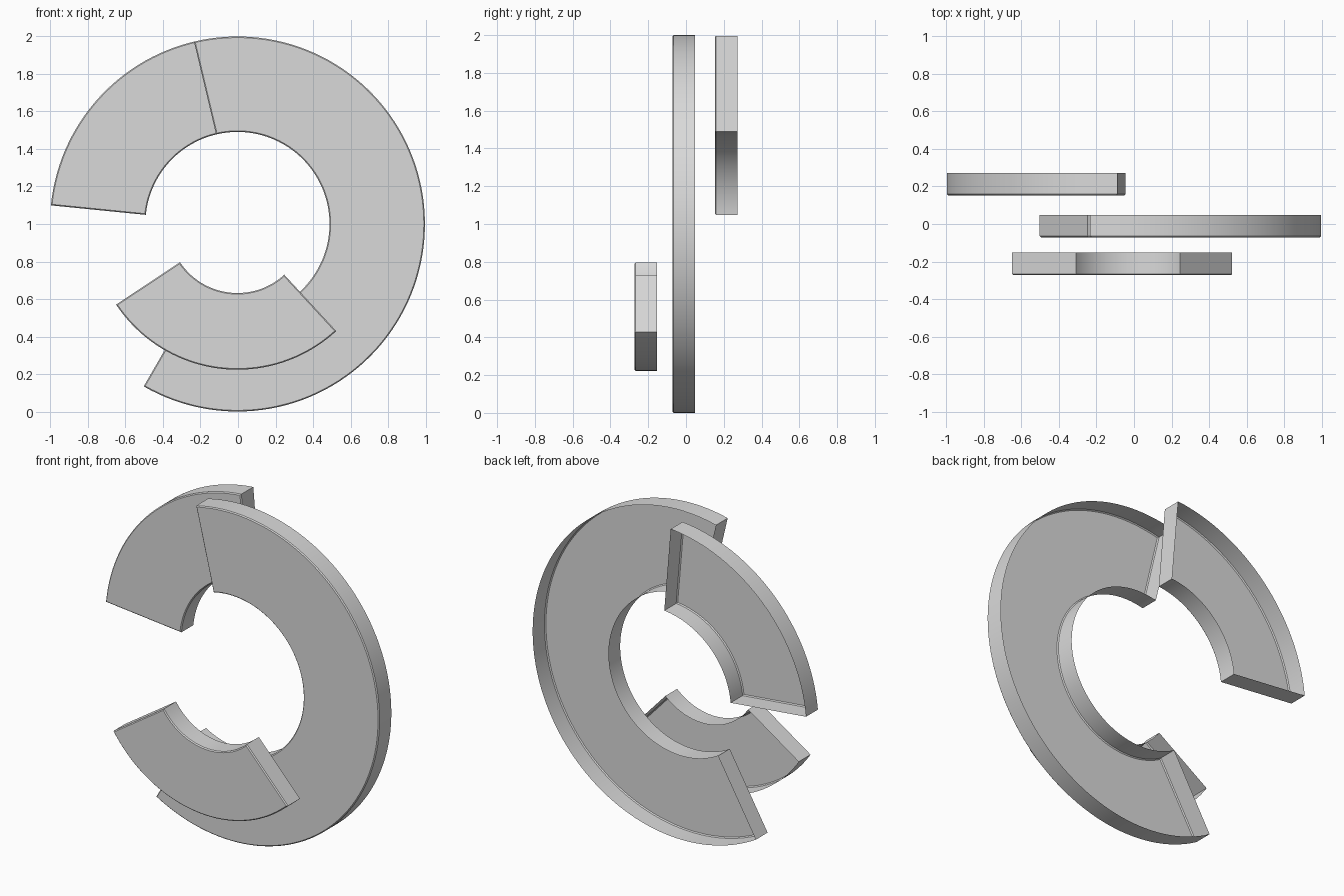
import bpy, bmesh, math

if "Cube" in bpy.data.objects:
    bpy.data.objects.remove(bpy.data.objects["Cube"])

CENTRE_X, CENTRE_Z = -0.003, 1.0
CHAMFER = 0.006

grey = bpy.data.materials.new("light grey")
grey.diffuse_color = (0.7, 0.7, 0.7, 1.0)
grey.use_nodes = True
grey.node_tree.nodes["Principled BSDF"].inputs["Base Color"].default_value = grey.diffuse_color


def ring_sector(name, r_in, r_out, start, end, y_front, y_back):
    """Open-backed ring sector shell, angles in degrees counter-clockwise from +x."""
    steps = max(8, round((end - start) / 2.5))
    angles = [math.radians(start + (end - start) * i / steps) for i in range(steps + 1)]
    bm = bmesh.new()

    # Inner wall, front face and outer wall; the back stays open
    section = [(r_in, y_back), (r_in, y_front), (r_out, y_front), (r_out, y_back)]
    rows = [[bm.verts.new((CENTRE_X + r * math.cos(a), y, CENTRE_Z + r * math.sin(a)))
             for r, y in section] for a in angles]
    for a, b in zip(rows, rows[1:]):
        for k in range(3):
            bm.faces.new((a[k], a[k + 1], b[k + 1], b[k]))

    # End walls
    bm.faces.new(rows[0])
    bm.faces.new(rows[-1])
    bmesh.ops.recalc_face_normals(bm, faces=bm.faces)
    bm.normal_update()
    front = min(bm.faces, key=lambda f: f.calc_center_median().y)
    if front.normal.y > 0:
        bmesh.ops.reverse_faces(bm, faces=bm.faces)

    # Fine chamfer around the front face only
    rim = [e for e in bm.edges
           if all(abs(v.co.y - y_front) < 1e-5 for v in e.verts)
           and len(e.link_faces) == 2 and e.calc_face_angle() > 0.7]
    bmesh.ops.bevel(bm, geom=rim, offset=CHAMFER, offset_type='OFFSET',
                    segments=1, profile=0.5, affect='EDGES')

    mesh = bpy.data.meshes.new(name)
    bm.to_mesh(mesh)
    bm.free()
    mesh.materials.append(grey)
    obj = bpy.data.objects.new(name, mesh)
    bpy.context.collection.objects.link(obj)

    bpy.ops.object.select_all(action='DESELECT')
    obj.select_set(True)
    bpy.context.view_layer.objects.active = obj
    bpy.ops.object.shade_smooth_by_angle(angle=math.radians(25))
    return obj


# Large middle ring, smaller front segment, rear segment
ring_sector("main_ring", 0.491, 1.0, -120, 103.4, -0.071, 0.048)
ring_sector("front_segment", 0.368, 0.777, 213.6, 312.7, -0.273, -0.153)
ring_sector("rear_segment", 0.491, 1.0, 94.9, 174.3, 0.153, 0.273)
